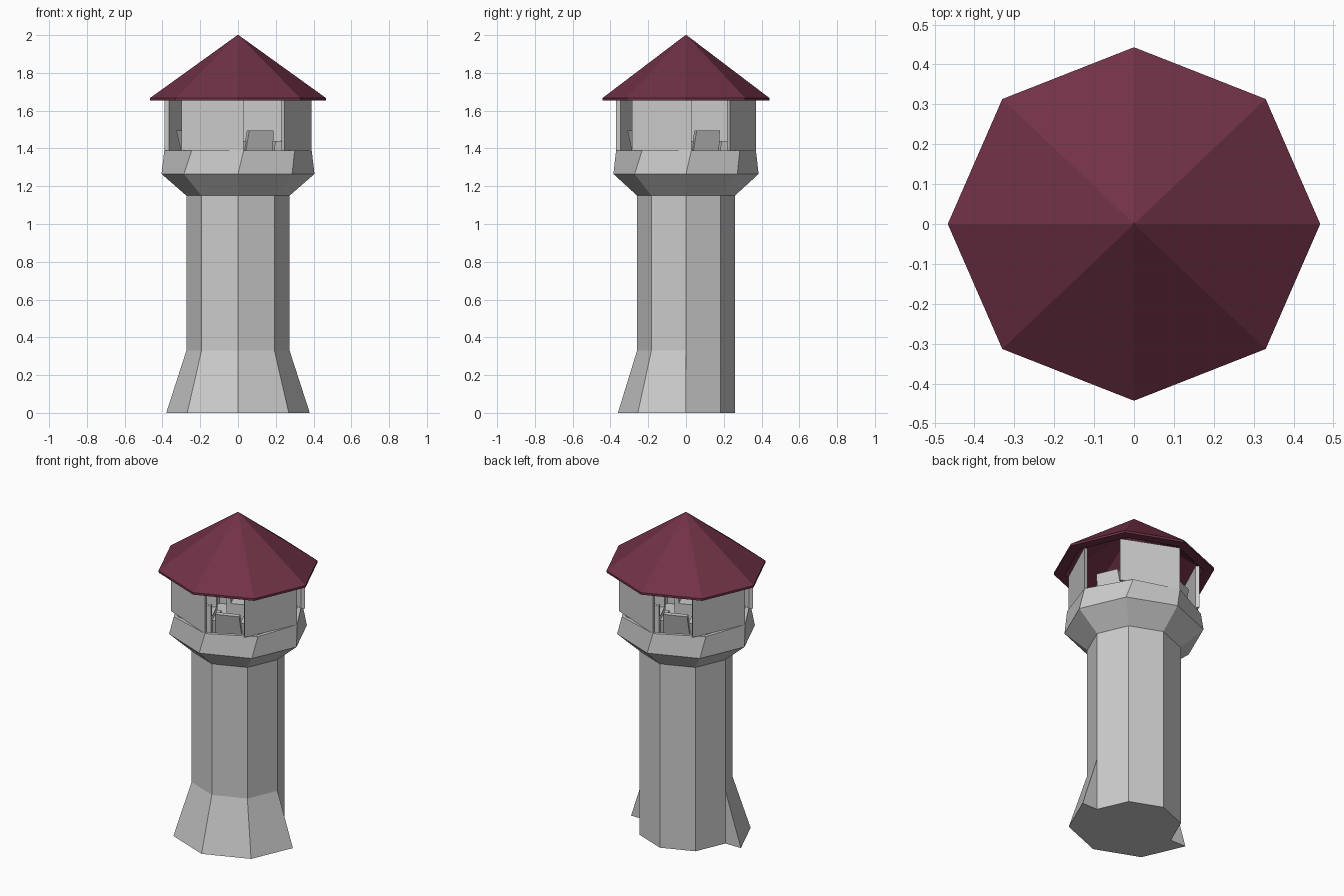
import bpy, bmesh
from math import sin, cos, radians, pi
from mathutils import Vector, Matrix

if "Cube" in bpy.data.objects:
    bpy.data.objects.remove(bpy.data.objects["Cube"])

SQUASH = 0.949          # the plan is slightly narrower front to back


def build(name, verts, faces, mat=None):
    me = bpy.data.meshes.new(name)
    bm = bmesh.new()
    vs = [bm.verts.new((x, y * SQUASH, z)) for x, y, z in verts]
    for f in faces:
        bm.faces.new([vs[i] for i in f])
    bmesh.ops.recalc_face_normals(bm, faces=bm.faces)
    bm.to_mesh(me)
    bm.free()
    ob = bpy.data.objects.new(name, me)
    bpy.context.collection.objects.link(ob)
    if mat:
        me.materials.append(mat)
    return ob


def loft(name, rings, mat=None):
    """Closed solid skinned through rings of equal point count."""
    n = len(rings[0])
    faces = [list(range(n)), list(range((len(rings) - 1) * n, len(rings) * n))]
    for r in range(len(rings) - 1):
        for i in range(n):
            j = (i + 1) % n
            faces.append([r * n + i, r * n + j, (r + 1) * n + j, (r + 1) * n + i])
    return build(name, [p for ring in rings for p in ring], faces, mat)


def ngon(r, z):
    return [(r * cos(k * pi / 4), r * sin(k * pi / 4), z) for k in range(8)]


def turn(p, quarter):
    return Matrix.Rotation(quarter * pi / 2, 3, 'Z') @ Vector(p)


def deck_ring(z, s=1.0):
    """Uneven octagon: wide wall sides alternate with narrow openings."""
    pts = []
    for q in range(4):
        pts += [turn((0.39 * s, 0.03 * s, z), q), turn((0.245 * s, 0.30 * s, z), q)]
    return pts


red = bpy.data.materials.new("roof_red")
red.diffuse_color = (0.165, 0.032, 0.062, 1)
red.use_nodes = True
red.node_tree.nodes["Principled BSDF"].inputs["Base Color"].default_value = red.diffuse_color

# Shaft
loft("shaft", [ngon(0.273, 0), ngon(0.273, 1.16)])

# Sloped footing round the front half only, with flat ends at the middle
half = [radians(a) for a in (180, 225, 270, 315, 360)]
foot_bottom = [(0.38 * cos(a), 0.38 * sin(a), 0) for a in half]
foot_top = [(0.273 * cos(a), 0.273 * sin(a), 0.33) for a in half]
loft("front_footing", [foot_bottom, foot_top])

# Lookout deck with hollow parapet and floor
loft("lookout_deck", [ngon(0.273, 1.15), ngon(0.405, 1.265), deck_ring(1.39),
                      deck_ring(1.39, 0.94), deck_ring(1.27, 0.94)])

# Four wall panels
for q in range(4):
    plan = [(-0.30, -0.245), (0.03, -0.39), (0.028, -0.366), (-0.282, -0.23)]
    loft(f"wall_panel_{q + 1}",
         [[turn((x, y, z), q) for x, y in plan] for z in (1.39, 1.66)])


# Armchair parts behind each opening: t = sideways, d = distance from centre
def chair_part(name, q, sections):
    n, t = Vector((sin(pi / 8), -cos(pi / 8), 0)), Vector((cos(pi / 8), sin(pi / 8), 0))
    rings = []
    for z, t0, t1, d0, d1 in sections:
        rings.append([turn(t * a + n * d + Vector((0, 0, z)), q)
                      for a, d in ((t0, d0), (t1, d0), (t1, d1), (t0, d1))])
    loft(f"{name}_{q + 1}", rings)


for q in range(4):
    chair_part("chair_back", q, [(1.27, -0.085, 0.085, 0.23, 0.262),
                                 (1.495, -0.07, 0.07, 0.292, 0.325)])
    chair_part("chair_seat", q, [(1.27, -0.075, 0.075, 0.14, 0.25),
                                 (1.36, -0.075, 0.075, 0.14, 0.27)])
    for side, s in (("left", -1), ("right", 1)):
        chair_part(f"chair_{side}_arm", q,
                   [(1.27, s * 0.07, s * 0.095, 0.14, 0.255),
                    (1.44, s * 0.07, s * 0.095, 0.14, 0.29)])

# Hollow eight-sided roof with a thin lip and a flat soffit
loft("roof", [ngon(0.003, 2.0), ngon(0.467, 1.666), ngon(0.467, 1.653),
              ngon(0.405, 1.653), ngon(0.003, 1.94)], red)
